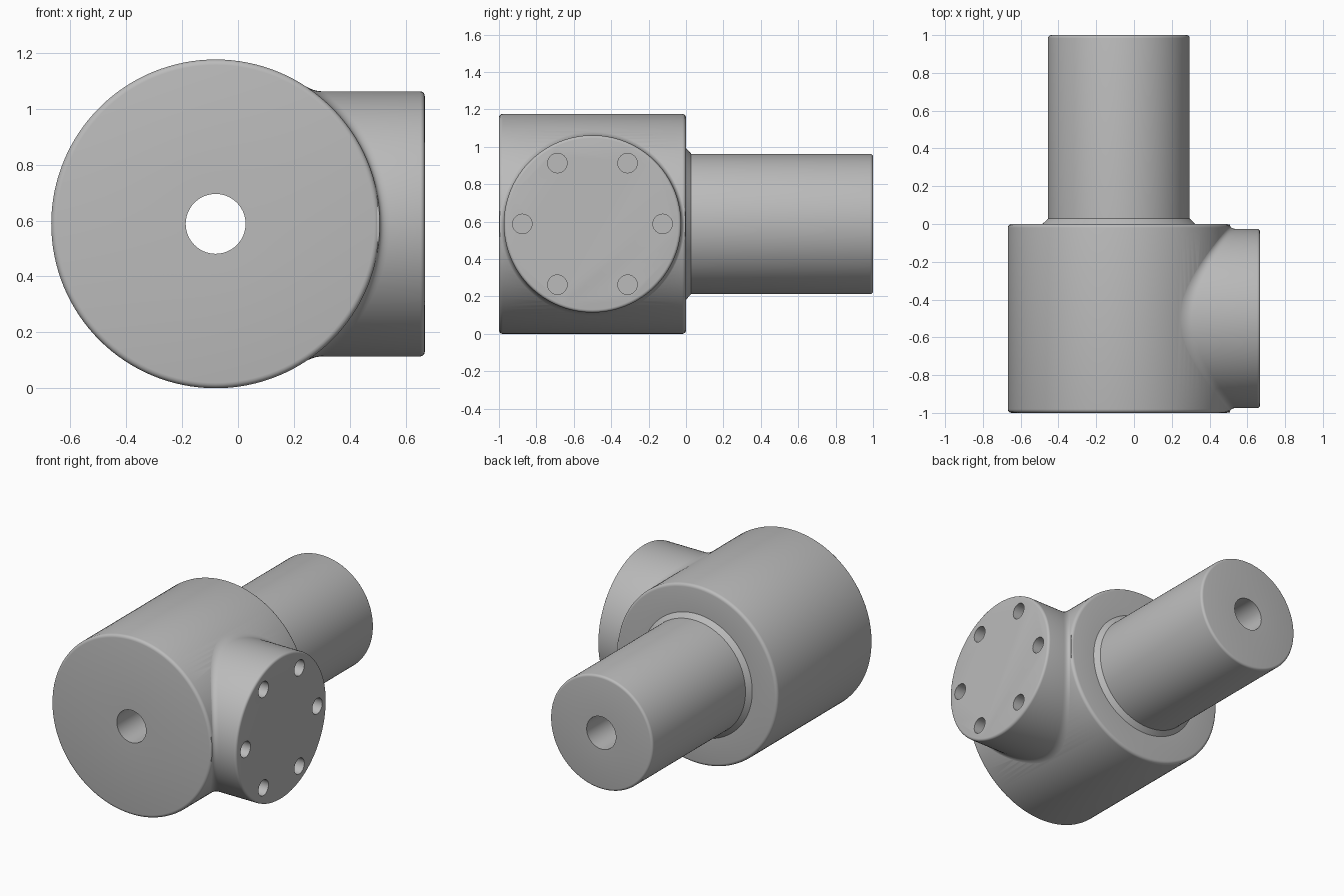
import bpy, bmesh, math

if "Cube" in bpy.data.objects:
    bpy.data.objects.remove(bpy.data.objects["Cube"])

CX, CZ, CY = -0.08, 0.588, -0.5      # main axis (x, z) and side boss axis (y)
BODY_R, BOSS_R, BORE_R, SHAFT_R = 0.588, 0.474, 0.107, 0.375
N = 128

metal = bpy.data.materials.new("grey metal")
metal.diffuse_color = (0.5, 0.5, 0.5, 1)
metal.use_nodes = True
metal.node_tree.nodes["Principled BSDF"].inputs["Base Color"].default_value = metal.diffuse_color


def skin(name, rings, closed):
    """Join rings of points with quads; cap the ends or close the loop."""
    bm = bmesh.new()
    vs = [[bm.verts.new(p) for p in ring] for ring in rings]
    n = len(vs[0])
    for k in range(len(vs) if closed else len(vs) - 1):
        a, b = vs[k], vs[(k + 1) % len(vs)]
        for i in range(n):
            j = (i + 1) % n
            bm.faces.new((a[i], a[j], b[j], b[i]))
    if not closed:
        bm.faces.new(vs[0])
        bm.faces.new(vs[-1])
    bmesh.ops.recalc_face_normals(bm, faces=bm.faces)
    me = bpy.data.meshes.new(name)
    bm.to_mesh(me)
    bm.free()
    me.materials.append(metal)
    ob = bpy.data.objects.new(name, me)
    bpy.context.collection.objects.link(ob)
    return ob


def corner(r, t, size, a0):
    """Rounded outer corner: points (radius, along) over a quarter turn."""
    return [(r + size * math.cos(math.radians(a0 + 22.5 * k)),
             t + size * math.sin(math.radians(a0 + 22.5 * k))) for k in range(5)]


def ring_angles():
    return [2 * math.pi * i / N for i in range(N)]


# Body, chamfered collar, shaft and through bore turned as one profile
E = 0.02
profile = [(BORE_R, -1)]
profile += corner(BODY_R - E, -1 + E, E, -90)
profile += corner(BODY_R - E, -E, E, 0)
profile += [(0.405, 0), (SHAFT_R, 0.028)]
profile += corner(SHAFT_R - 0.016, 1 - 0.016, 0.016, 0)
profile += [(BORE_R, 1)]
body = skin("body_and_shaft",
            [[(CX + r * math.cos(a), y, CZ + r * math.sin(a)) for a in ring_angles()]
             for r, y in profile], True)


# Side boss with a fillet that follows the round body
def body_x(r, a):
    return CX + math.sqrt(BODY_R ** 2 - (r * math.sin(a)) ** 2)


def boss_ring(f):
    ring = []
    for a in ring_angles():
        r, x = f(a)
        ring.append((x, CY + r * math.cos(a), CZ + r * math.sin(a)))
    return ring


S, L = 0.024, 0.035


def fillet(t):
    def f(a):
        p0, p1 = body_x(BOSS_R + S, a) - 0.001, body_x(BOSS_R, a)
        x = (1 - t) ** 2 * p0 + 2 * t * (1 - t) * p1 + t * t * (p1 + L)
        return BOSS_R + S * (1 - t) ** 2, x
    return f


rings = [boss_ring(lambda a: (BOSS_R + S, 0.12))]
rings += [boss_ring(fillet(k / 6)) for k in range(7)]
rings += [boss_ring(lambda a, p=p: p)
          for p in corner(BOSS_R - 0.016, 0.668 - 0.016, 0.016, 0)]
boss = skin("side_boss", rings, False)


# Six blind bolt holes in the boss face
def hole(k):
    a = k * math.pi / 3
    y, z = CY + 0.375 * math.cos(a), CZ + 0.325 / 0.866 * math.sin(a)
    return skin("bolt_hole_cutter",
                [[(x, y + 0.052 * math.cos(2 * math.pi * i / 32),
                   z + 0.052 * math.sin(2 * math.pi * i / 32)) for i in range(32)]
                 for x in (0.47, 0.75)], False)


def combine(target, tool, op):
    m = target.modifiers.new(op, 'BOOLEAN')
    m.operation, m.object, m.solver = op, tool, 'EXACT'
    bpy.context.view_layer.objects.active = target
    bpy.ops.object.modifier_apply(modifier=m.name)
    bpy.data.objects.remove(tool)


combine(body, boss, 'UNION')
for k in range(6):
    combine(body, hole(k), 'DIFFERENCE')

bpy.ops.object.select_all(action='DESELECT')
body.select_set(True)
bpy.context.view_layer.objects.active = body
bpy.ops.object.shade_smooth_by_angle(angle=math.radians(30))
